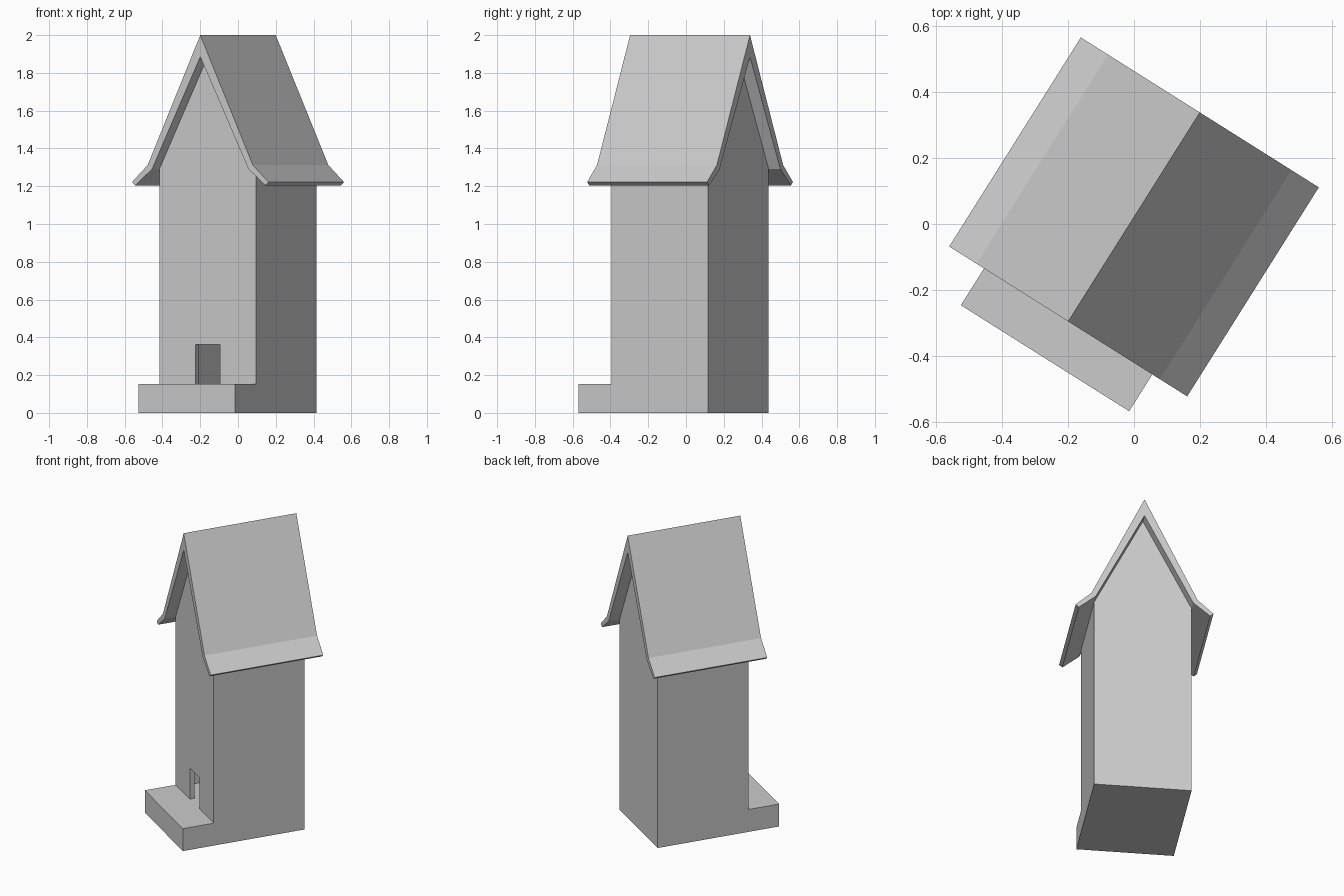
import bpy, bmesh, math

if "Cube" in bpy.data.objects:
    bpy.data.objects.remove(bpy.data.objects["Cube"])

ANGLE = math.radians(-32.2)   # whole house is turned about z
CENTRE = (0, 0.0215, 0)
W, T = 0.302, 0.03            # half width of the house, wall thickness
BASE, EAVE, PEAK = 0.152, 1.29, 1.885


def prism(name, profile, y0, y1):
    """Extrude an x-z profile from y0 to y1 in house space."""
    bm = bmesh.new()
    face = bm.faces.new([bm.verts.new((x, y0, z)) for x, z in profile])
    ext = bmesh.ops.extrude_face_region(bm, geom=[face])
    for v in ext["geom"]:
        if isinstance(v, bmesh.types.BMVert):
            v.co.y = y1
    bmesh.ops.recalc_face_normals(bm, faces=bm.faces)
    mesh = bpy.data.meshes.new(name)
    bm.to_mesh(mesh)
    bm.free()
    obj = bpy.data.objects.new(name, mesh)
    obj.location = CENTRE
    obj.rotation_euler.z = ANGLE
    bpy.context.collection.objects.link(obj)
    return obj


def mirrored(half):
    """Complete a right-hand half profile with its mirror image."""
    return half + [(-x, z) for x, z in reversed(half) if x > 0]


# floor slab with front step
prism("base_step", mirrored([(W, 0), (W, BASE)]), -0.507, W)

# front gable wall with doorway notch
door = [(0.077, 0.362), (0.077, BASE)]
prism("front_wall", mirrored(door + [(W, BASE), (W, EAVE), (0, PEAK)]), -W, -W + T)

# back gable wall
prism("back_wall", mirrored([(W, BASE), (W, EAVE), (0, PEAK)]), W - T, W)

# side walls, tops cut to the roof slope
inner_top = EAVE + (PEAK - EAVE) * T / W
for side, name in ((-1, "left_wall"), (1, "right_wall")):
    half = [(W, BASE), (W, EAVE), (W - T, inner_top), (W - T, BASE)]
    prism(name, [(side * x, z) for x, z in half], -W + T, W - T)

# steep roof with flared eaves
top = [(0, 2.0), (0.329, 1.312), (0.427, 1.222)]
under = [(0.407, 1.205), (W, EAVE), (0, PEAK)]
left_under = [(-x, z) for x, z in reversed(under) if x > 0]
left_top = [(-x, z) for x, z in reversed(top) if x > 0]
prism("roof", top + under + left_under + left_top, -0.375, 0.375)
